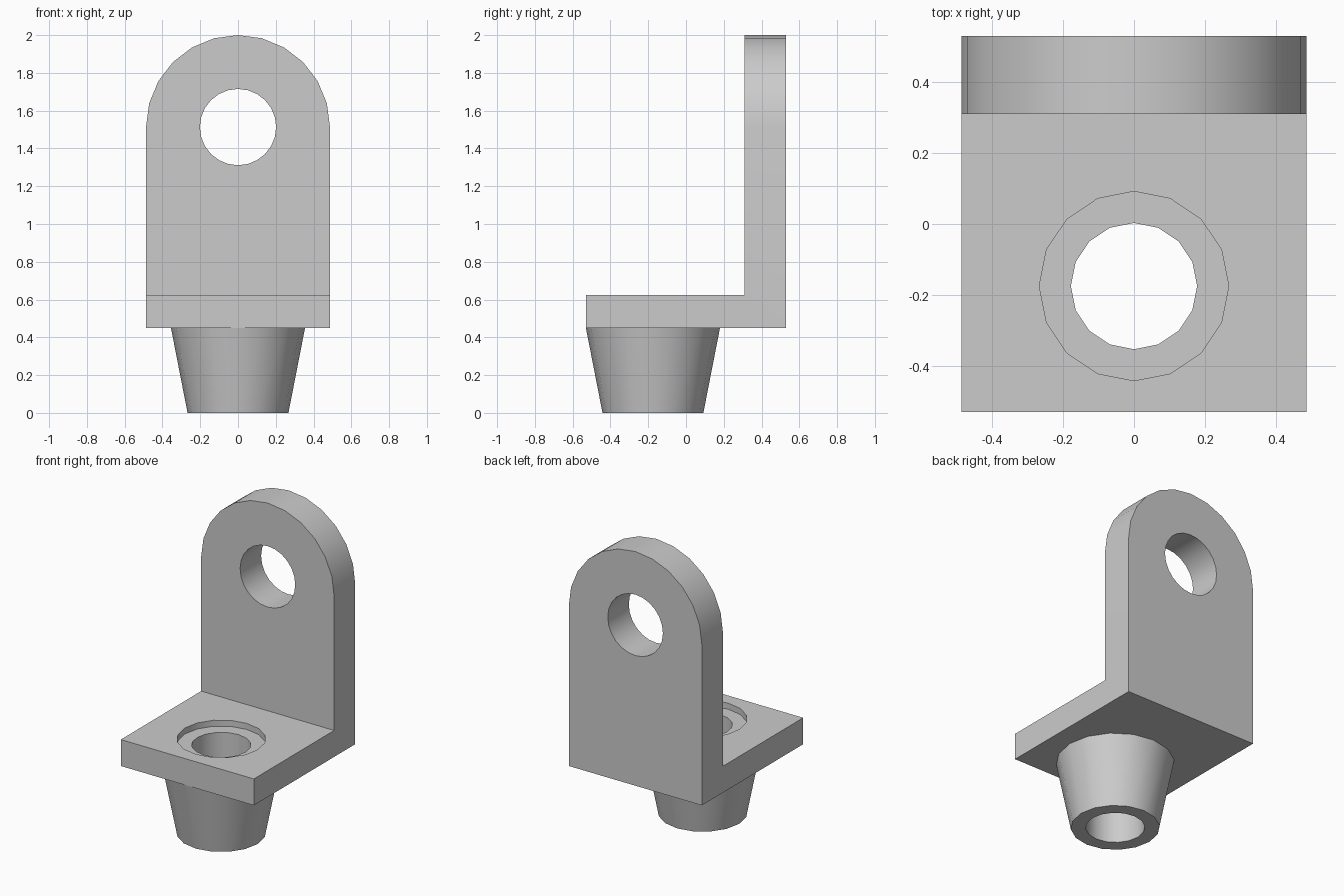
import bpy, bmesh
from math import sin, cos, pi, radians
from mathutils import Matrix, Vector

cube = bpy.data.objects.get("Cube")
if cube:
    bpy.data.objects.remove(cube, do_unlink=True)

grey = bpy.data.materials.new("plain grey")
grey.use_nodes = True
grey.diffuse_color = (0.6, 0.6, 0.6, 1)
grey.node_tree.nodes["Principled BSDF"].inputs["Base Color"].default_value = (0.6, 0.6, 0.6, 1)

HALF = 0.487                # half width of the bracket
BOTTOM, TOP = 0.45, 0.625   # foot plate heights
EYE_Z = 1.513               # centre of the rounded end
BORE_Y = -0.175             # centre of the socket


def finish(name, bm):
    bmesh.ops.recalc_face_normals(bm, faces=bm.faces)
    mesh = bpy.data.meshes.new(name)
    bm.to_mesh(mesh)
    bm.free()
    mesh.materials.append(grey)
    obj = bpy.data.objects.new(name, mesh)
    bpy.context.collection.objects.link(obj)
    return obj


def prism(name, points, along):
    """Extrude a closed outline of 3D points."""
    bm = bmesh.new()
    face = bm.faces.new([bm.verts.new(p) for p in points])
    new = bmesh.ops.extrude_face_region(bm, geom=[face])["geom"]
    bmesh.ops.translate(bm, vec=Vector(along),
                        verts=[v for v in new if isinstance(v, bmesh.types.BMVert)])
    return finish(name, bm)


def cylinder(name, radius, depth, sides, centre, tilt=0):
    bm = bmesh.new()
    bmesh.ops.create_cone(bm, cap_ends=True, segments=sides, radius1=radius,
                          radius2=radius, depth=depth,
                          matrix=Matrix.Translation(centre) @ Matrix.Rotation(tilt, 4, "X"))
    return finish(name, bm)


def boolean(obj, tool, operation):
    mod = obj.modifiers.new(tool.name, "BOOLEAN")
    mod.object, mod.operation, mod.solver = tool, operation, "EXACT"
    bpy.context.view_layer.objects.active = obj
    bpy.ops.object.modifier_apply(modifier=mod.name)
    bpy.data.objects.remove(tool, do_unlink=True)


# Angle bracket: L profile trimmed to a round-topped outline
side = [(-0.53, BOTTOM), (0.53, BOTTOM), (0.53, 2.2), (0.31, 2.2), (0.31, TOP), (-0.53, TOP)]
bracket = prism("angle_bracket", [(-0.7, y, z) for y, z in side], (1.4, 0, 0))
outline = [(-HALF, 0), (HALF, 0)]
outline += [(HALF * cos(pi * i / 12), EYE_Z + HALF * sin(pi * i / 12)) for i in range(13)]
boolean(bracket, prism("outline_trim", [(x, -1, z) for x, z in outline], (0, 2, 0)), "INTERSECT")

# Eye hole, socket bore and shallow counterbore
boolean(bracket, cylinder("eye_cutter", 0.202, 1, 24, (0, 0.42, EYE_Z), pi / 2), "DIFFERENCE")
boolean(bracket, cylinder("bore_cutter", 0.178, 1, 16, (0, BORE_Y, 0.5)), "DIFFERENCE")
boolean(bracket, cylinder("counterbore_cutter", 0.267, 0.2, 16, (0, BORE_Y, TOP + 0.06)), "DIFFERENCE")

# Tapered hollow socket under the foot plate
bm = bmesh.new()
rings = []
for radius, z in [(0.267, 0), (0.355, BOTTOM), (0.178, BOTTOM), (0.178, 0)]:
    rings.append([bm.verts.new((radius * cos(pi * i / 8), BORE_Y + radius * sin(pi * i / 8), z))
                  for i in range(16)])
for a, b in zip(rings, rings[1:] + rings[:1]):
    for i in range(16):
        j = (i + 1) % 16
        bm.faces.new((a[i], a[j], b[j], b[i]))
socket = finish("tapered_socket", bm)

# Smooth curved walls, sharp edges kept
bpy.ops.object.select_all(action="DESELECT")
for obj in (bracket, socket):
    obj.select_set(True)
bpy.context.view_layer.objects.active = bracket
bpy.ops.object.shade_smooth_by_angle(angle=radians(30))
